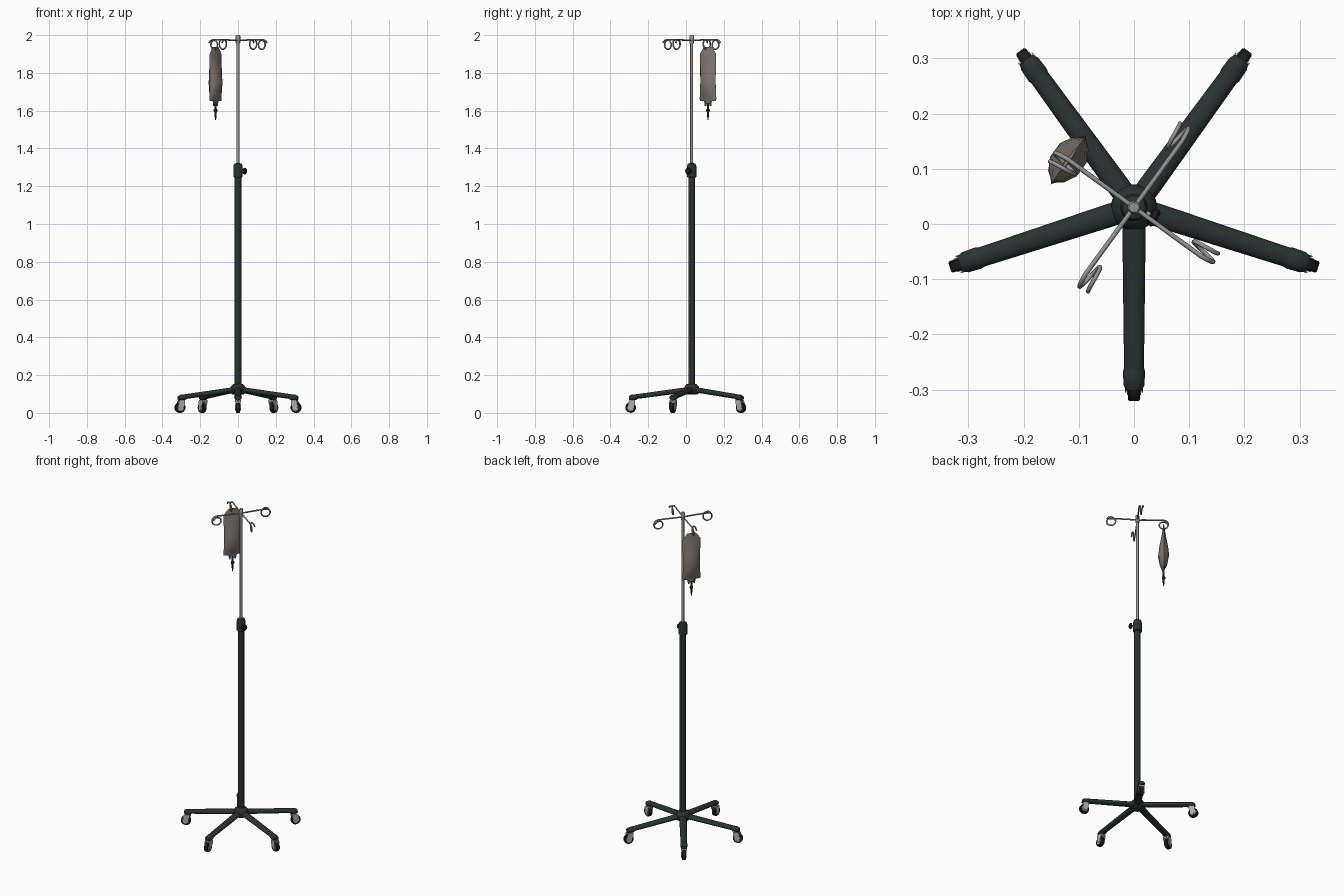
import bpy, bmesh, math
from mathutils import Vector, Matrix

if "Cube" in bpy.data.objects:
    bpy.data.objects.remove(bpy.data.objects["Cube"])

CY = 0.03  # pole axis sits slightly behind the origin


def material(name, rgb):
    m = bpy.data.materials.new(name)
    m.diffuse_color = (*rgb, 1)
    m.use_nodes = True
    m.node_tree.nodes["Principled BSDF"].inputs["Base Color"].default_value = m.diffuse_color
    return m


DARK = material("dark green grey enamel", (0.022, 0.032, 0.032))
BLACK = material("black rubber", (0.012, 0.013, 0.014))
STEEL = material("brushed steel", (0.30, 0.30, 0.30))
CHROME = material("caster metal", (0.42, 0.43, 0.43))
VINYL = material("bag vinyl", (0.225, 0.190, 0.160))


def make(name, bm, mat, angle=0.0, loc=(0, CY, 0), smooth=40):
    bmesh.ops.recalc_face_normals(bm, faces=bm.faces)
    me = bpy.data.meshes.new(name)
    bm.to_mesh(me)
    bm.free()
    me.materials.append(mat)
    ob = bpy.data.objects.new(name, me)
    bpy.context.collection.objects.link(ob)
    ob.location = loc
    ob.rotation_euler = (0, 0, angle)
    if smooth:
        bpy.ops.object.select_all(action='DESELECT')
        ob.select_set(True)
        bpy.context.view_layer.objects.active = ob
        bpy.ops.object.shade_smooth_by_angle(angle=math.radians(smooth))
    return ob


def loft(rings):
    bm = bmesh.new()
    vs = [[bm.verts.new(p) for p in r] for r in rings]
    n = len(vs[0])
    for a, b in zip(vs, vs[1:]):
        for i in range(n):
            j = (i + 1) % n
            bm.faces.new((a[i], a[j], b[j], b[i]))
    bm.faces.new(vs[0])
    bm.faces.new(vs[-1])
    return bm


def lathe(profile, n=16, matrix=None):
    """profile: (radius, height) pairs around z"""
    bm = loft([[(r * math.cos(2 * math.pi * i / n), r * math.sin(2 * math.pi * i / n), z)
                for i in range(n)] for r, z in profile])
    if matrix:
        bm.transform(matrix)
    return bm


def prism(outline, y0, y1):
    """outline in local x/z, extruded along y"""
    return loft([[(x, y, z) for x, z in outline] for y in (y0, y1)])


# hub and lower column
make("base_hub", lathe([(0.030, 0.098), (0.040, 0.105), (0.042, 0.128), (0.036, 0.142),
                        (0.026, 0.152), (0.019, 0.154)], 20), DARK)
make("lower_column", lathe([(0.018, 0.14), (0.018, 1.26)], 20), DARK)
make("clamp_collar", lathe([(0.019, 1.245), (0.025, 1.25), (0.025, 1.305), (0.021, 1.318),
                            (0.010, 1.322)], 20), DARK)

# clamp knob with a short screw
knob_m = Matrix.Translation((0, 0, 1.28)) @ Matrix.Rotation(math.pi / 2, 4, 'Y')
make("clamp_screw", lathe([(0.006, 0.015), (0.006, 0.036)], 10, knob_m), STEEL, math.radians(-27))
make("clamp_knob", lathe([(0.010, 0.032), (0.017, 0.035), (0.017, 0.043), (0.012, 0.048)], 12, knob_m),
     BLACK, math.radians(-27))

# upper pole and its cap
make("upper_pole", lathe([(0.0078, 1.30), (0.0078, 1.97)], 14), STEEL)
make("top_cap", lathe([(0.011, 1.955), (0.012, 1.96), (0.012, 1.995), (0.009, 2.0)], 12), STEEL)


# legs: flattened tubes sloping down to an end socket
def leg_ring(r, z, w, h, n=14):
    return [(r, w * math.cos(2 * math.pi * i / n), z + h * math.sin(2 * math.pi * i / n))
            for i in range(n)]


# caster wheel centre
WX, WZ, WR = 0.323, 0.028, 0.028
turn = Matrix.Translation((WX, 0, WZ)) @ Matrix.Rotation(math.pi / 2, 4, 'X')
arc = [(WX + 0.012 * math.cos(math.radians(a)), WZ + 0.012 * math.sin(math.radians(a)))
       for a in range(-180, 31, 30)]
fork_side = arc + [(WX + 0.012, 0.058), (WX + 0.004, 0.068), (WX - 0.024, 0.068), (WX - 0.024, 0.05)]

for k in range(5):
    a = math.radians(-90 + 72 * k)
    n = k + 1
    make(f"leg_{n}", loft([leg_ring(0.0, 0.124, 0.020, 0.014), leg_ring(0.05, 0.119, 0.021, 0.014),
                           leg_ring(0.295, 0.086, 0.018, 0.013)]), DARK, a)
    make(f"leg_socket_{n}", loft([leg_ring(0.290, 0.084, 0.018, 0.013), leg_ring(0.297, 0.083, 0.020, 0.016),
                                  leg_ring(0.322, 0.080, 0.019, 0.016),
                                  leg_ring(0.332, 0.079, 0.014, 0.011)]), DARK, a)
    make(f"caster_wheel_{n}", lathe([(0.020, -0.011), (WR - 0.003, -0.011), (WR, -0.008), (WR, 0.008),
                                     (WR - 0.003, 0.011), (0.020, 0.011)], 20, turn), BLACK, a)
    make(f"caster_disc_{n}", lathe([(0.017, -0.0125), (0.017, 0.0125)], 16, turn), CHROME, a)
    for side, s in (("left", 1), ("right", -1)):
        make(f"caster_fork_{side}_{n}", prism(fork_side, s * 0.0135, s * 0.0165), CHROME, a)
    make(f"caster_bridge_{n}", prism([(WX - 0.024, 0.058), (WX + 0.004, 0.058),
                                      (WX + 0.004, 0.068), (WX - 0.024, 0.068)], -0.0165, 0.0165), CHROME, a)

# four hook arms, each ending in a pigtail loop
LOOP_R, LOOP_X, ARM_Z = 0.025, 0.149, 1.975
path = [(0.0, 0, ARM_Z - 0.004), (0.03, 0, ARM_Z - 0.002), (0.10, 0, ARM_Z)]
for i in range(27):
    t = i / 26
    ang = math.radians(90 - 430 * t)
    path.append((LOOP_X + LOOP_R * math.cos(ang), 0.022 * t, ARM_Z - LOOP_R + LOOP_R * math.sin(ang)))

for k in range(4):
    cu = bpy.data.curves.new("hook_path", 'CURVE')
    cu.dimensions = '3D'
    cu.bevel_depth = 0.0043
    cu.bevel_resolution = 1
    cu.use_fill_caps = True
    sp = cu.splines.new('POLY')
    sp.points.add(len(path) - 1)
    for p, c in zip(sp.points, path):
        p.co = (*c, 1)
    sp.use_smooth = True
    cu.materials.append(STEEL)
    ob = bpy.data.objects.new(f"hook_arm_{k + 1}", cu)
    ob.location = (0, CY, 0)
    ob.rotation_euler = (0, 0, math.radians(54 + 90 * k))
    bpy.context.collection.objects.link(ob)

# fluid bag hanging from the rear left hook
BAG_A = math.radians(144)
bag_at = (0.147 * math.cos(BAG_A), CY + 0.147 * math.sin(BAG_A), 0)


def bag_ring(z, w, t):
    half = [(-1, 0), (-0.75, 0.6), (-0.3, 1), (0.3, 1), (0.75, 0.6), (1, 0)]
    pts = half + [(u, -v) for u, v in reversed(half[1:-1])]
    return [(t * v, w * u, z) for u, v in pts]


make("fluid_bag", loft([bag_ring(*s) for s in (
    (1.652, 0.052, 0.003), (1.664, 0.055, 0.006), (1.69, 0.052, 0.020), (1.745, 0.050, 0.030),
    (1.80, 0.051, 0.024), (1.86, 0.053, 0.013), (1.90, 0.053, 0.007), (1.936, 0.027, 0.003))]),
    VINYL, BAG_A, bag_at, 35)

# bag bottom tab, ports and drip spike
make("bag_bottom_tab", loft([bag_ring(1.634, 0.022, 0.003), bag_ring(1.655, 0.027, 0.003)]),
     VINYL, BAG_A, bag_at)
for side, s in (("left", 1), ("right", -1)):
    m = Matrix.Translation((0, s * 0.016, 0))
    make(f"bag_port_{side}", lathe([(0.005, 1.626), (0.005, 1.65)], 8, m), VINYL, BAG_A, bag_at)
make("drip_spike", lathe([(0.003, 1.55), (0.005, 1.575), (0.006, 1.59), (0.010, 1.598), (0.010, 1.606),
                          (0.006, 1.61), (0.006, 1.64)], 10), BLACK, BAG_A, bag_at)
